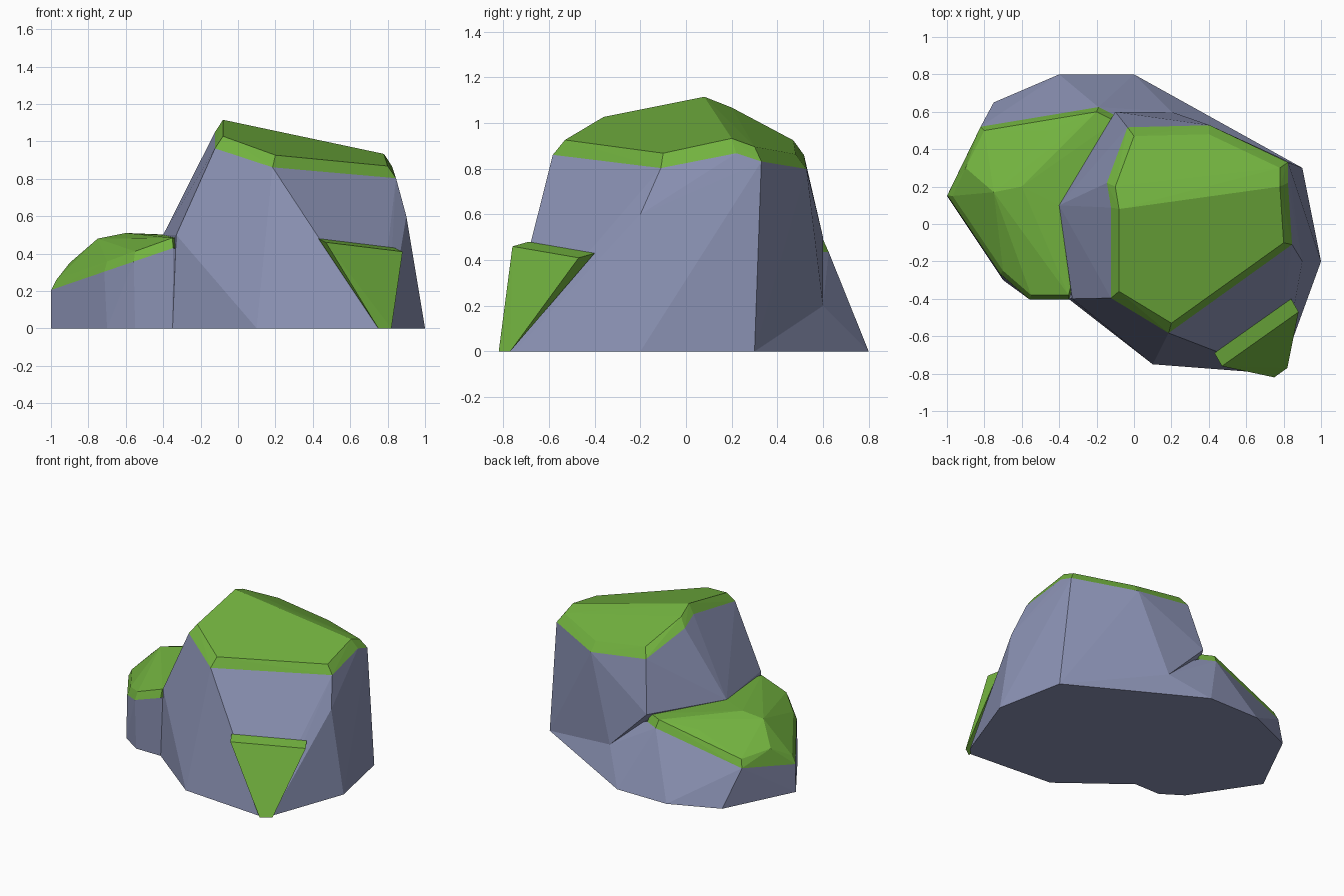
import bpy
import bmesh
import math
from mathutils import Vector

default_cube = bpy.data.objects.get("Cube")
if default_cube:
    bpy.data.objects.remove(default_cube, do_unlink=True)


def make_material(name, red, green, blue):
    material = bpy.data.materials.new(name)
    material.use_nodes = True
    material.diffuse_color = (red, green, blue, 1)
    shader = material.node_tree.nodes["Principled BSDF"]
    shader.inputs["Base Color"].default_value = material.diffuse_color
    return material


def make_lump(name, points, material):
    """Flat-shaded convex lump wrapped around a few corner points."""
    bm = bmesh.new()
    for point in points:
        bm.verts.new(point)
    result = bmesh.ops.convex_hull(bm, input=bm.verts)
    inside = [item for item in result["geom_interior"] if isinstance(item, bmesh.types.BMVert)]
    bmesh.ops.delete(bm, geom=inside, context="VERTS")
    bmesh.ops.dissolve_limit(bm, angle_limit=math.radians(1), verts=bm.verts, edges=bm.edges)
    bmesh.ops.recalc_face_normals(bm, faces=bm.faces)
    mesh = bpy.data.meshes.new(name)
    bm.to_mesh(mesh)
    bm.free()
    mesh.materials.append(material)
    lump = bpy.data.objects.new(name, mesh)
    bpy.context.collection.objects.link(lump)


def on_ground(outline):
    return [Vector((x, y, 0)) for x, y in outline]


def raise_outline(outline, height):
    return [Vector((x, y, height(x, y))) for x, y in outline]


def flare_rim(top, centre, flare, drop):
    """Lower edge of a moss cap: the top outline, widened and dropped."""
    rim = []
    for corner in top:
        offset = (corner - centre) * flare
        rim.append(Vector((centre.x + offset.x, centre.y + offset.y, corner.z - drop)))
    return rim


def tall_height(x, y):
    """Two sloping planes that meet in a ridge."""
    front_slope = 1.08 - .24 * x + .2 * y
    back_slope = 1.15 - .14 * x - .48 * y
    return min(front_slope, back_slope)


def low_height(x, y):
    return min(.49, .61 + .36 * x)


stone = make_material("blue grey stone", .26, .29, .46)
moss = make_material("green moss", .17, .45, .05)
back_crease = Vector((.2, .6, .2))

# Tall boulder with a sloping moss cap
tall_outline = [(-.08, .08), (-.08, -.36), (.2, -.53), (.8, -.1), (.78, .2),
                (.78, .3), (.4, .48), (0, .47), (-.1, .2)]
tall_top = raise_outline(tall_outline, tall_height)
tall_rim = flare_rim(tall_top, Vector((.35, 0, 0)), 1.1, .065)
shoulders = [(.9, -.2, .6), (-.33, -.4, .5), (-.4, .1, .5), (-.1, .6, .5), back_crease]
tall_foot = on_ground([(1, -.2), (.9, .3), (-.35, -.4), (.1, -.75), (.75, -.8), (.8, -.75)])
make_lump("tall_boulder", tall_rim + shoulders + tall_foot, stone)
make_lump("tall_moss_cap", tall_top + tall_rim, moss)

# Low boulder whose skirt runs behind the tall one
low_outline = [(-.97, .15), (-.7, -.25), (-.55, -.38), (-.35, -.38),
               (-.1, .55), (-.2, .6), (-.45, .5), (-.8, .5)]
low_top = raise_outline(low_outline, low_height)
low_rim = flare_rim(low_top, Vector((-.4, .1, 0)), 1.05, .055)
crown = [(-.4, .1, .5), (-.6, .2, .51), (-.75, .17, .48), (-.9, .3, .35)]
low_foot = on_ground([(-1, .15), (-.7, -.3), (-.55, -.4), (-.35, -.4), (.9, .3),
                      (0, .8), (-.4, .8), (-.75, .65)])
make_lump("low_boulder", low_rim + low_foot + [back_crease], stone)
make_lump("low_moss_cap", low_top + low_rim + crown, moss)

# Moss patch that tapers down the front corner
patch_corners = [Vector((.43, -.69, .48)), Vector((.84, -.4, .43))]
patch_lip = [corner + Vector((.04, -.07, -.02)) for corner in patch_corners]
patch_tip = on_ground([(.75, -.82), (.82, -.77)])
make_lump("hanging_moss", patch_corners + patch_lip + patch_tip, moss)
